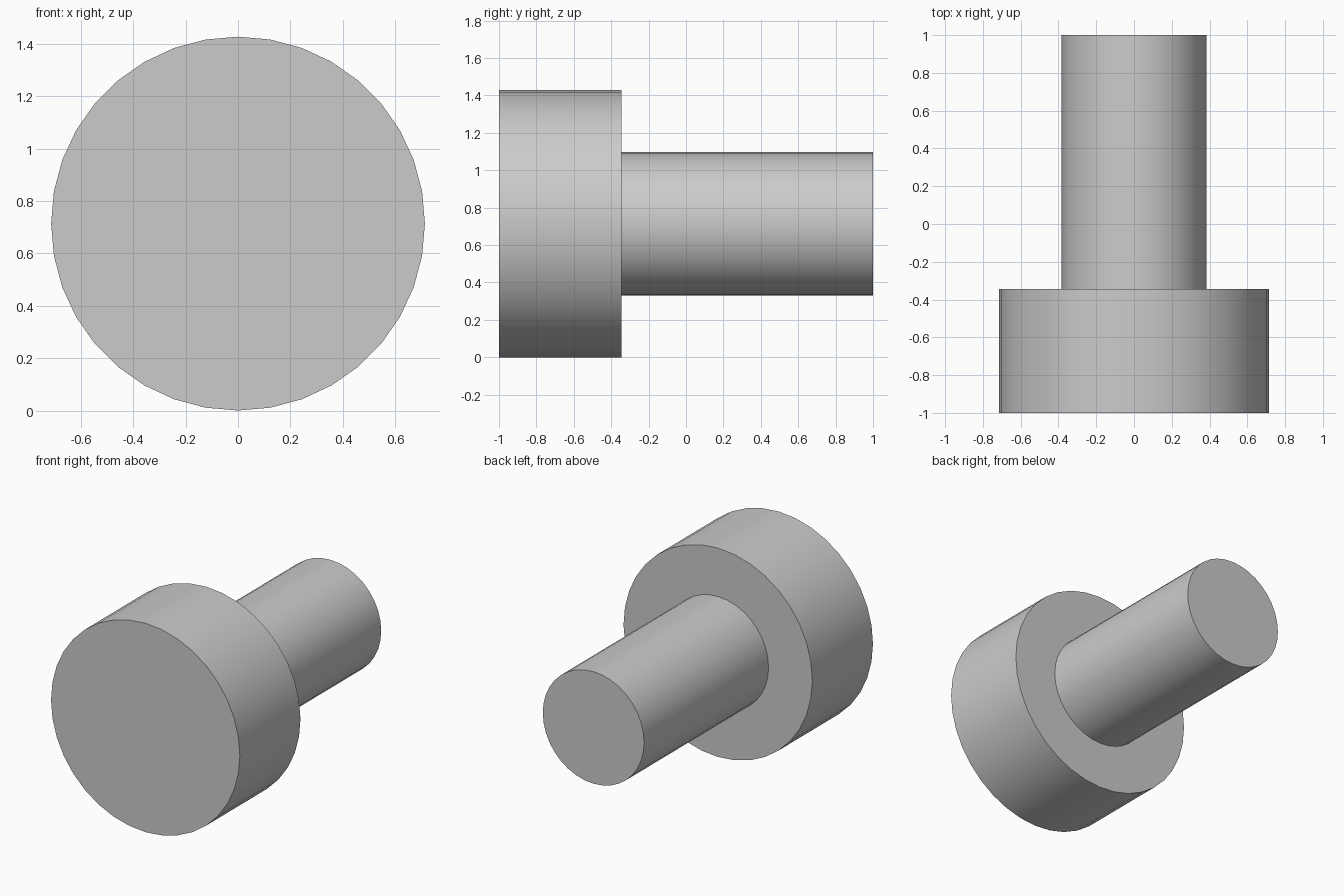
import bpy
import math

cube = bpy.data.objects.get("Cube")
if cube:
    bpy.data.objects.remove(cube, do_unlink=True)

# Plain grey finish
grey = bpy.data.materials.new("light_grey")
grey.use_nodes = True
colour = (0.6, 0.6, 0.6, 1)
grey.diffuse_color = colour
grey.node_tree.nodes["Principled BSDF"].inputs["Base Color"].default_value = colour

HEAD_RADIUS = 0.714
SHAFT_RADIUS = 0.383
STEP_Y = -0.345


def rod(name, radius, y_start, y_end):
    """Round bar lying along y, smooth sides and sharp rims."""
    bpy.ops.mesh.primitive_cylinder_add(
        vertices=36, radius=radius, depth=y_end - y_start,
        location=(0, (y_start + y_end) / 2, HEAD_RADIUS),
        rotation=(math.radians(90), 0, 0))
    part = bpy.context.object
    part.name = name
    part.data.materials.append(grey)
    bpy.ops.object.shade_smooth_by_angle(angle=math.radians(30))
    return part


# Wide head at the front, narrower shaft behind it
rod("head", HEAD_RADIUS, -1, STEP_Y)
rod("shaft", SHAFT_RADIUS, STEP_Y, 1)
